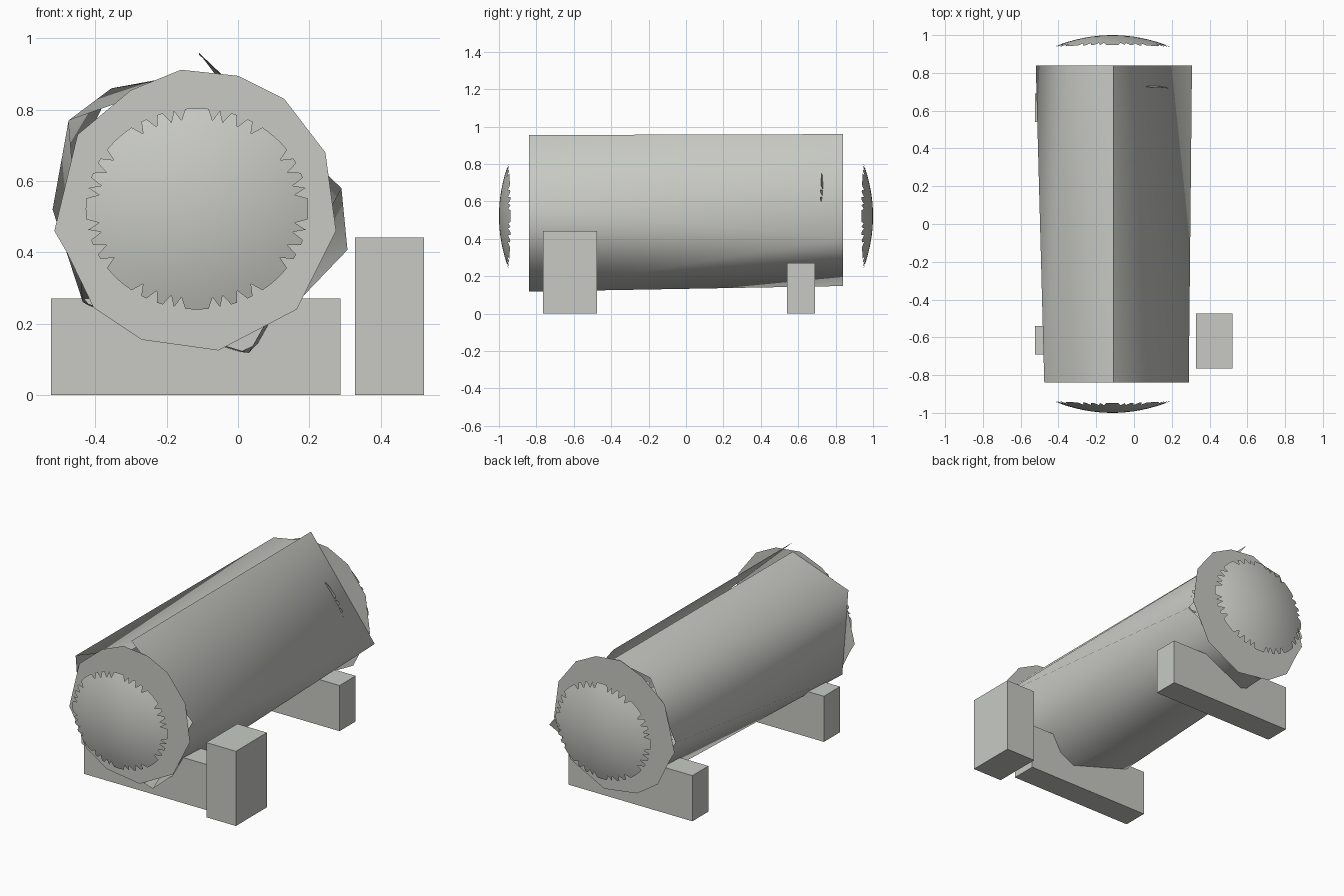
import bpy, math

if "Cube" in bpy.data.objects:
    bpy.data.objects.remove(bpy.data.objects["Cube"])

CX, CZ = -0.115, 0.522          # tank axis

grey = bpy.data.materials.new("warm_grey")
grey.diffuse_color = (0.58, 0.59, 0.55, 1)
grey.use_nodes = True
grey.node_tree.nodes["Principled BSDF"].inputs["Base Color"].default_value = grey.diffuse_color


def make(name, verts, faces, smooth=False):
    me = bpy.data.meshes.new(name)
    me.from_pydata(verts, [], faces)
    me.materials.append(grey)
    ob = bpy.data.objects.new(name, me)
    bpy.context.collection.objects.link(ob)
    if smooth:
        me.shade_smooth()
    return ob


def box(name, x0, x1, y0, y1, z0, z1):
    v = [(x, y, z) for x in (x0, x1) for y in (y0, y1) for z in (z0, z1)]
    f = [(0, 1, 3, 2), (4, 6, 7, 5), (0, 4, 5, 1), (2, 3, 7, 6), (0, 2, 6, 4), (1, 5, 7, 3)]
    make(name, v, f)


# Rolled tank shell: open sheet whose two edges overlap along the top seam,
# listed from the lower seam edge, round the left and bottom, to the raised edge
front = [(-0.11, 0.90), (-0.475, 0.77), (-0.435, 0.26), (0.03, 0.118), (0.29, 0.58), (-0.11, 0.955)]
back = [(-0.11, 0.905), (-0.355, 0.86), (-0.52, 0.52), (-0.22, 0.148), (0.307, 0.407), (-0.11, 0.96)]
verts = [(x, -0.84, z) for x, z in front] + [(x, 0.84, z) for x, z in back]
# triangles zigzag between the ends so the sheet always bulges outward
faces = []
for i in range(5):
    faces += [(i, i + 7, i + 6), (i, i + 1, i + 7)]
make("tank_shell", verts, [f[::-1] for f in faces], smooth=True)

# Flat end plates
plate = [(-0.16, 0.912), (0, 0.895), (0.13, 0.83), (0.245, 0.68), (0.275, 0.46),
         (0.165, 0.24), (-0.055, 0.125), (-0.27, 0.155), (-0.405, 0.245),
         (-0.48, 0.40), (-0.515, 0.46), (-0.45, 0.73), (-0.30, 0.855)]
make("front_plate", [(x, -0.842, z) for x, z in reversed(plate)], [range(13)])
make("back_plate", [(x, 0.842, z) for x, z in plate], [range(13)])


def dome(name, side, peak):
    """Shallow cap with a rim notched near the four axis directions."""
    segs, rings = 120, 8
    v = [(CX, side * peak, CZ)]
    for r in range(1, rings + 1):
        for i in range(segs):
            off = min((i * 3) % 90, 90 - (i * 3) % 90)
            t = r / rings
            if r == rings and off in (9, 15, 24, 33):
                t -= 0.11
            a = 2 * math.pi * i / segs
            x, z = 0.312 * t * math.cos(a), 0.282 * t * math.sin(a)
            v.append((CX + x, side * (peak - 0.062 * (x * x + z * z) / 0.0961), CZ + z))
    f = []
    for i in range(segs):
        j = (i + 1) % segs
        f.append((0, 1 + i, 1 + j))
        for r in range(rings - 1):
            a, b = 1 + r * segs, 1 + (r + 1) * segs
            f.append((a + i, b + i, b + j, a + j))
    if side > 0:
        f = [q[::-1] for q in f]
    make(name, v, f, smooth=True)


# Outer domes at each end, and the inner one that just breaks the shell
dome("front_dome", -1, 1.0)
dome("back_dome", 1, 1.0)
dome("inner_back_dome", 1, 0.78)

# Support beams and the tall side block
box("front_beam", -0.525, 0.287, -0.69, -0.54, 0, 0.27)
box("back_beam", -0.525, 0.287, 0.54, 0.69, 0, 0.27)
box("side_block", 0.328, 0.522, -0.765, -0.475, 0, 0.442)
